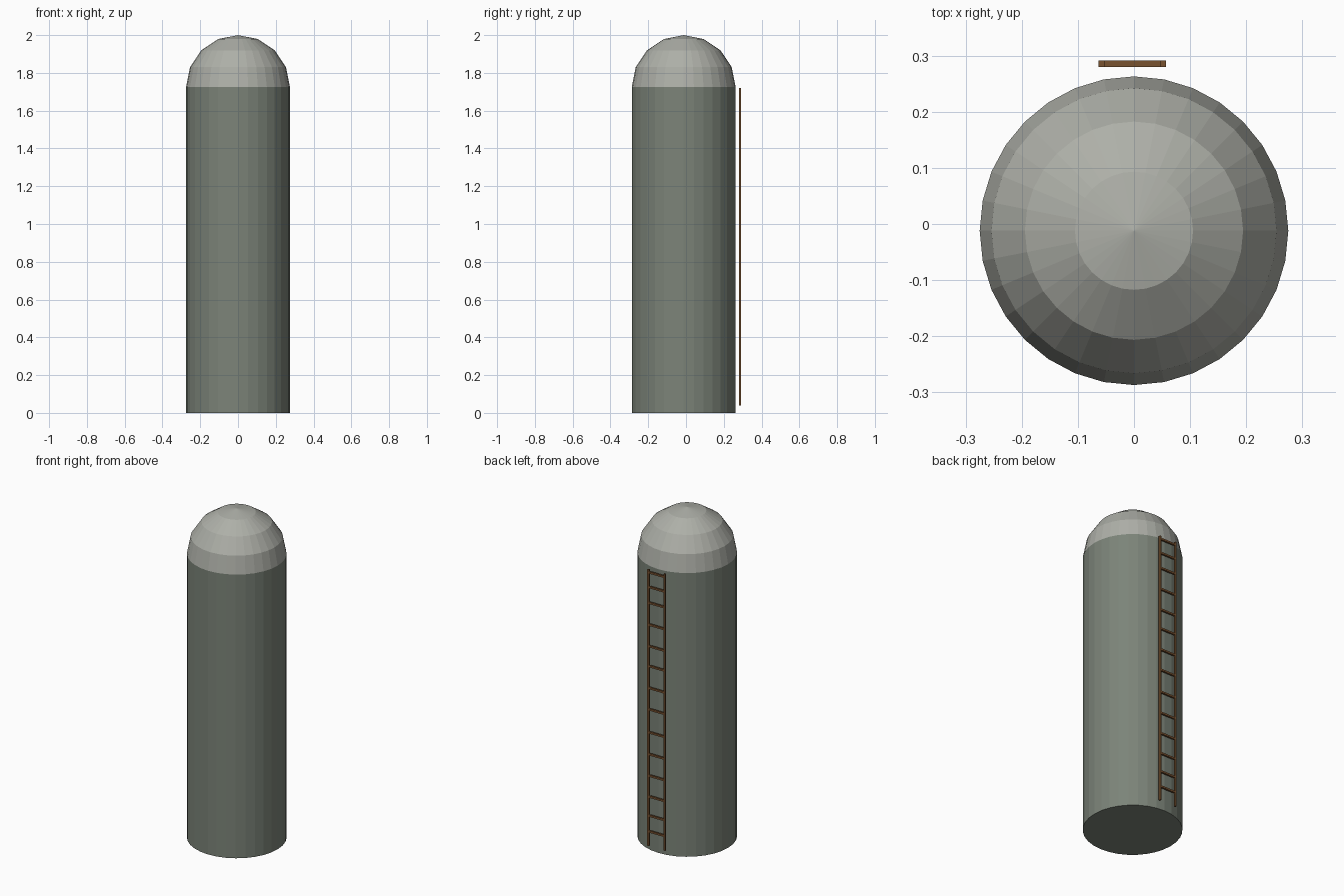
import bpy, bmesh
from math import sin, cos, pi

if "Cube" in bpy.data.objects:
    bpy.data.objects.remove(bpy.data.objects["Cube"])

R, CY, SHOULDER, SIDES = 0.275, -0.012, 1.725, 32


def material(name, color):
    m = bpy.data.materials.new(name)
    m.diffuse_color = (*color, 1)
    m.use_nodes = True
    m.node_tree.nodes["Principled BSDF"].inputs["Base Color"].default_value = m.diffuse_color
    return m


def add_object(name, bm, mat):
    bmesh.ops.recalc_face_normals(bm, faces=bm.faces)
    me = bpy.data.meshes.new(name)
    bm.to_mesh(me)
    bm.free()
    me.materials.append(mat)
    ob = bpy.data.objects.new(name, me)
    bpy.context.collection.objects.link(ob)
    return ob


def lathe(name, profile, mat):
    """Spin (radius, z) points around the tower axis."""
    bm = bmesh.new()
    vs = [bm.verts.new((r, CY, z)) for r, z in profile]
    es = [bm.edges.new(p) for p in zip(vs, vs[1:])]
    bmesh.ops.spin(bm, geom=vs + es, cent=(0, CY, 0), axis=(0, 0, 1),
                   angle=2 * pi, steps=SIDES, use_duplicate=False)
    bmesh.ops.remove_doubles(bm, verts=bm.verts, dist=1e-5)
    return add_object(name, bm, mat)


def box(name, center, size, mat):
    bm = bmesh.new()
    bmesh.ops.create_cube(bm, size=1)
    bmesh.ops.scale(bm, vec=size, verts=bm.verts)
    ob = add_object(name, bm, mat)
    ob.location = center
    return ob


wall = material("wall_green_grey", (0.20, 0.23, 0.19))
roof = material("roof_grey", (0.42, 0.43, 0.39))
wood = material("ladder_brown", (0.19, 0.085, 0.03))

# Tower wall and its hemispherical roof
lathe("tower_wall", [(0, 0), (R, 0), (R, SHOULDER)], wall)
lathe("dome_roof", [(R * cos(i * pi / 8), SHOULDER + R * sin(i * pi / 8))
                    for i in range(5)], roof)

# Ladder rails at the back
LX, LY, T = -0.003, 0.2855, 0.011
for side, s in (("left", -1), ("right", 1)):
    box(f"ladder_rail_{side}", (LX + s * 0.0545, LY, 0.88), (T, T, 1.68), wood)

# Unevenly spaced rungs
rungs = [0.128, 0.224, 0.34, 0.467, 0.597, 0.73, 0.87,
         1.0, 1.133, 1.254, 1.385, 1.518, 1.614, 1.703]
for i, z in enumerate(rungs):
    box(f"ladder_rung_{i + 1}", (LX, LY, z), (0.1, T, T), wood)
